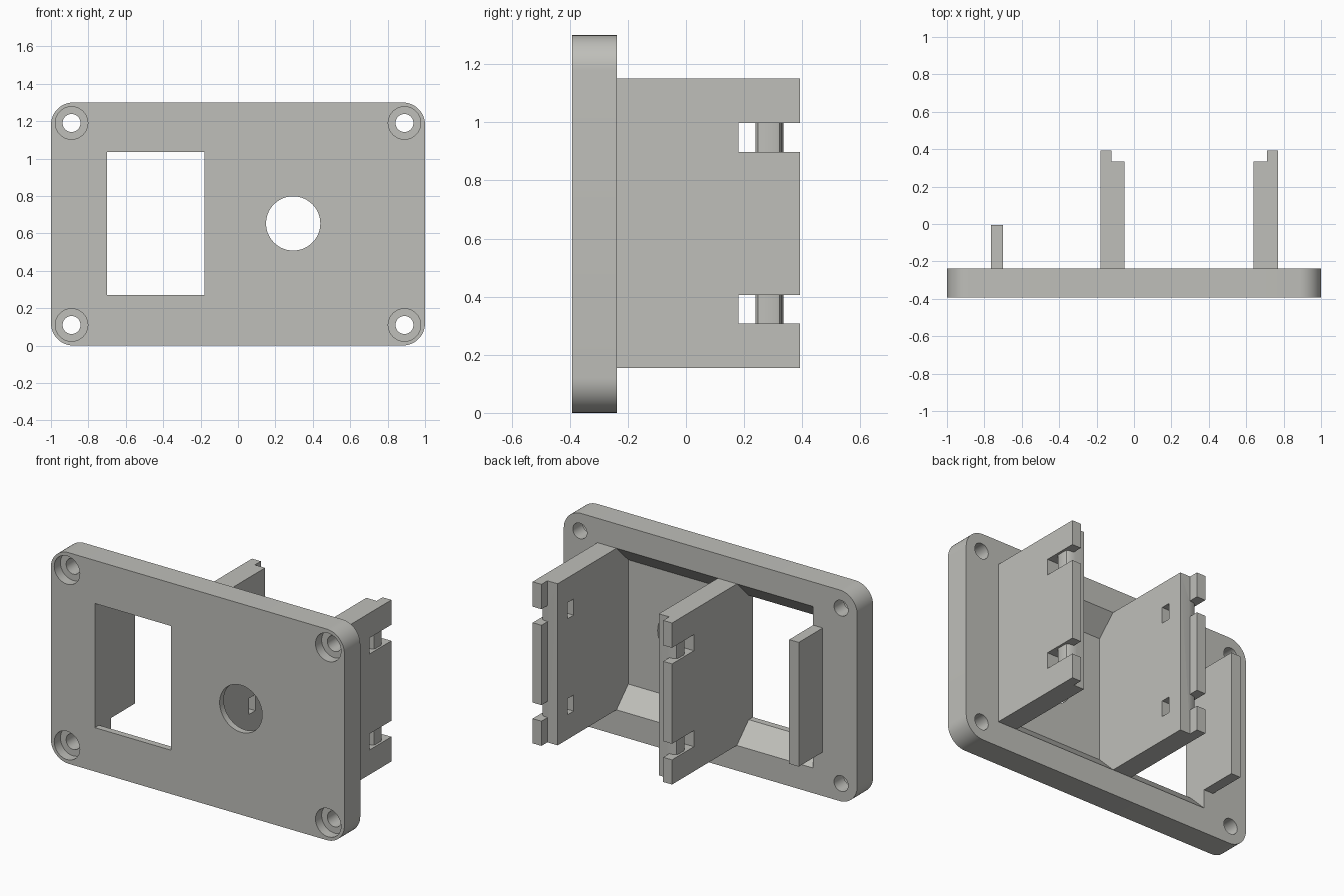
import bpy, bmesh, math
from mathutils import Vector

if "Cube" in bpy.data.objects:
    bpy.data.objects.remove(bpy.data.objects["Cube"])

FRONT, BACK, END = -0.393, -0.238, 0.393   # plate front, plate back, wall ends
HEIGHT = 1.30
FLOOR = -0.353                             # floor of the rear pocket
MID = 0.295                                # the two walls mirror about this x

grey = bpy.data.materials.new("warm_grey")
grey.diffuse_color = (0.52, 0.52, 0.49, 1)
grey.use_nodes = True
grey.node_tree.nodes["Principled BSDF"].inputs["Base Color"].default_value = grey.diffuse_color


def prism(name, pts, axis, lo, hi):
    """Extrude a 2D outline along an axis (x: y,z / y: x,z / z: x,y)."""
    place = {"x": lambda a, b, t: (t, a, b),
             "y": lambda a, b, t: (a, t, b),
             "z": lambda a, b, t: (a, b, t)}[axis]
    bm = bmesh.new()
    low = [bm.verts.new(place(a, b, lo)) for a, b in pts]
    high = [bm.verts.new(place(a, b, hi)) for a, b in pts]
    bm.faces.new(low)
    bm.faces.new(high)
    n = len(pts)
    for i in range(n):
        j = (i + 1) % n
        bm.faces.new((low[i], low[j], high[j], high[i]))
    bmesh.ops.recalc_face_normals(bm, faces=bm.faces)
    mesh = bpy.data.meshes.new(name)
    bm.to_mesh(mesh)
    bm.free()
    mesh.materials.append(grey)
    obj = bpy.data.objects.new(name, mesh)
    bpy.context.collection.objects.link(obj)
    return obj


def rect(a0, b0, a1, b1):
    return [(a0, b0), (a1, b0), (a1, b1), (a0, b1)]


def arc(cx, cz, r, start, sweep, steps):
    return [(cx + r * math.cos(start + sweep * i / steps),
             cz + r * math.sin(start + sweep * i / steps)) for i in range(steps + 1)]


def circle(cx, cz, r, n=48):
    return arc(cx, cz, r, 0, math.tau, n)[:-1]


def combine(target, tool, operation):
    mod = target.modifiers.new(operation.lower(), "BOOLEAN")
    mod.operation, mod.solver, mod.object = operation, "EXACT", tool
    bpy.context.view_layer.objects.active = target
    bpy.ops.object.modifier_apply(modifier=mod.name)
    bpy.data.objects.remove(tool)


# Front plate with rounded corners
R = 0.12
outline = []
for k, (cx, cz) in enumerate([(1 - R, HEIGHT - R), (R - 1, HEIGHT - R), (R - 1, R), (1 - R, R)]):
    outline += arc(cx, cz, R, k * math.pi / 2, math.pi / 2, 12)
panel = prism("mounting_panel", outline, "y", FRONT, BACK)

# Two mirrored side walls with a stepped end and cable-tie channels
for side in (-1, 1):
    def at(pts):
        return [(MID + side * (0.475 - d), y) for d, y in pts]   # d = depth from outer face
    wall = prism("side_wall", at([(0, -0.30), (0, END), (0.06, END), (0.06, 0.335),
                                  (0.13, 0.335), (0.13, -0.30)]), "z", 0.155, 1.15)
    channel = [(-0.02, 0.18), (-0.02, 0.42), (0.07, 0.42), (0.07, 0.335), (0.03, 0.33),
               (0.018, 0.322), (0.014, 0.31), (0.014, 0.26), (0.018, 0.248),
               (0.03, 0.24), (0.15, 0.24), (0.15, 0.18)]
    for z in (0.307, 0.898):
        combine(wall, prism("tie_cutter", at(channel), "z", z, z + 0.099), "DIFFERENCE")
    combine(panel, wall, "UNION")

# Short flange beside the window
combine(panel, prism("flange", rect(-0.765, -0.30, -0.70, -0.005), "z", 0.27, 1.035), "UNION")

# Rear pockets with sloped top and bottom
pocket = [(FLOOR, 0.27), (BACK, 0.155), (BACK + 0.05, 0.155),
          (BACK + 0.05, 1.15), (BACK, 1.15), (FLOOR, 1.035)]
for x0, x1 in ((-0.70, -0.18), (MID - 0.345, MID + 0.345)):
    combine(panel, prism("pocket_cutter", pocket, "x", x0, x1), "DIFFERENCE")

# Window and round opening through the front
combine(panel, prism("window_cutter", rect(-0.70, 0.27, -0.18, 1.035), "y", -0.5, -0.30), "DIFFERENCE")
combine(panel, prism("round_cutter", circle(MID, 0.653, 0.145, 64), "y", -0.5, -0.30), "DIFFERENCE")

# Counterbored screw holes
for x in (-0.89, 0.89):
    for z in (0.11, HEIGHT - 0.11):
        combine(panel, prism("bore_cutter", circle(x, z, 0.087), "y", -0.5, FRONT + 0.06), "DIFFERENCE")
        combine(panel, prism("screw_cutter", circle(x, z, 0.048), "y", -0.5, 0), "DIFFERENCE")

# Tidy the merged mesh and smooth only the rounded parts
bm = bmesh.new()
bm.from_mesh(panel.data)
bmesh.ops.remove_doubles(bm, verts=bm.verts, dist=0.0002)
bm.to_mesh(panel.data)
bm.free()
bpy.ops.object.select_all(action="DESELECT")
panel.select_set(True)
bpy.context.view_layer.objects.active = panel
bpy.ops.object.shade_smooth_by_angle(angle=math.radians(30))
